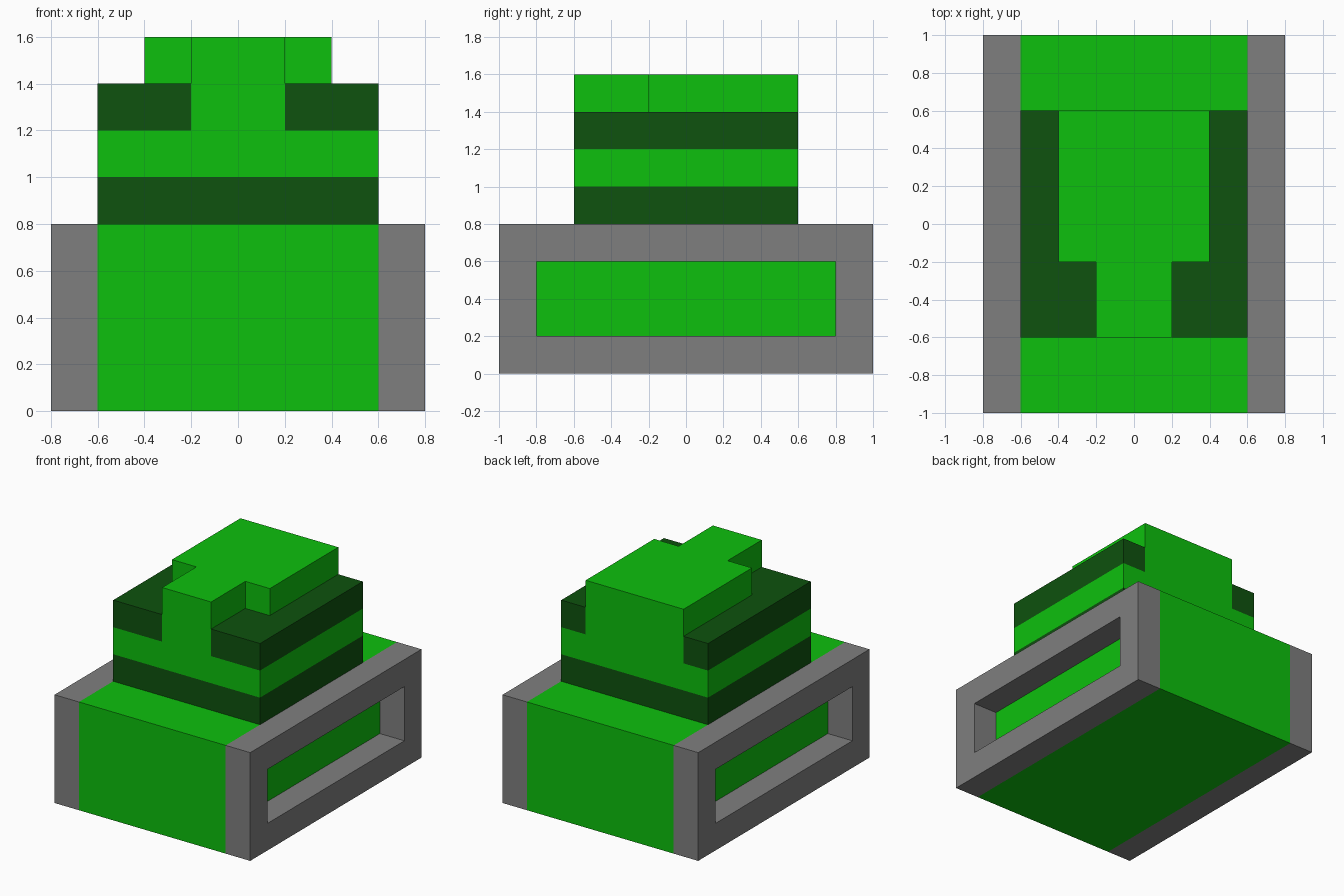
import bpy, bmesh
from mathutils import Vector

cube = bpy.data.objects.get("Cube")
if cube:
    bpy.data.objects.remove(cube, do_unlink=True)


def material(name, rgb):
    m = bpy.data.materials.new(name)
    m.use_nodes = True
    m.diffuse_color = (*rgb, 1)
    m.node_tree.nodes["Principled BSDF"].inputs["Base Color"].default_value = (*rgb, 1)
    return m


GREEN = material("bright_green", (0.004, 0.527, 0.004))
DARK = material("dark_green", (0.0044, 0.084, 0.0044))
GREY = material("track_grey", (0.212, 0.212, 0.212))


def prism(name, mat, faces, direction):
    """Extrude a set of flat faces along a direction into a closed solid."""
    bm = bmesh.new()
    flat = [bm.faces.new([bm.verts.new(p) for p in f]) for f in faces]
    bmesh.ops.remove_doubles(bm, verts=bm.verts[:], dist=1e-5)
    ext = bmesh.ops.extrude_face_region(bm, geom=bm.faces[:], use_keep_orig=True)
    moved = [g for g in ext["geom"] if isinstance(g, bmesh.types.BMVert)]
    bmesh.ops.translate(bm, verts=moved, vec=Vector(direction))
    bmesh.ops.recalc_face_normals(bm, faces=bm.faces[:])
    me = bpy.data.meshes.new(name)
    bm.to_mesh(me)
    bm.free()
    me.materials.append(mat)
    ob = bpy.data.objects.new(name, me)
    bpy.context.collection.objects.link(ob)
    return ob


def slab(name, mat, outline, z0, z1):
    return prism(name, mat, [[(x, y, z0) for x, y in outline]], (0, 0, z1 - z0))


def rect(hx, hy):
    return [(-hx, -hy), (hx, -hy), (hx, hy), (-hx, hy)]


# Hull and the stacked turret layers
slab("hull", GREEN, rect(0.6, 1.0), 0.0, 0.8)
slab("turret_base_band", DARK, rect(0.6, 0.6), 0.8, 1.0)
slab("turret_body", GREEN, rect(0.6, 0.6), 1.0, 1.2)

# T-shaped turret top with a narrow nose at the front
slab("turret_top", GREEN,
     [(-0.2, -0.6), (0.2, -0.6), (0.2, -0.2), (0.4, -0.2),
      (0.4, 0.6), (-0.4, 0.6), (-0.4, -0.2), (-0.2, -0.2)], 1.2, 1.6)

for side, s in (("left", 1), ("right", -1)):
    # L-shaped shoulder plate beside the turret top
    slab(side + "_shoulder", DARK,
         [(s * x, y) for x, y in ((0.2, -0.6), (0.6, -0.6), (0.6, 0.6),
                                  (0.4, 0.6), (0.4, -0.2), (0.2, -0.2))], 1.2, 1.4)
    # Track frame with an open window showing the hull
    outer = [(s * 0.6, y, z + 0.4) for y, z in rect(1.0, 0.4)]
    inner = [(s * 0.6, y, z + 0.4) for y, z in rect(0.8, 0.2)]
    ring = [[outer[i], outer[(i + 1) % 4], inner[(i + 1) % 4], inner[i]] for i in range(4)]
    prism(side + "_track_frame", GREY, ring, (s * 0.2, 0, 0))
